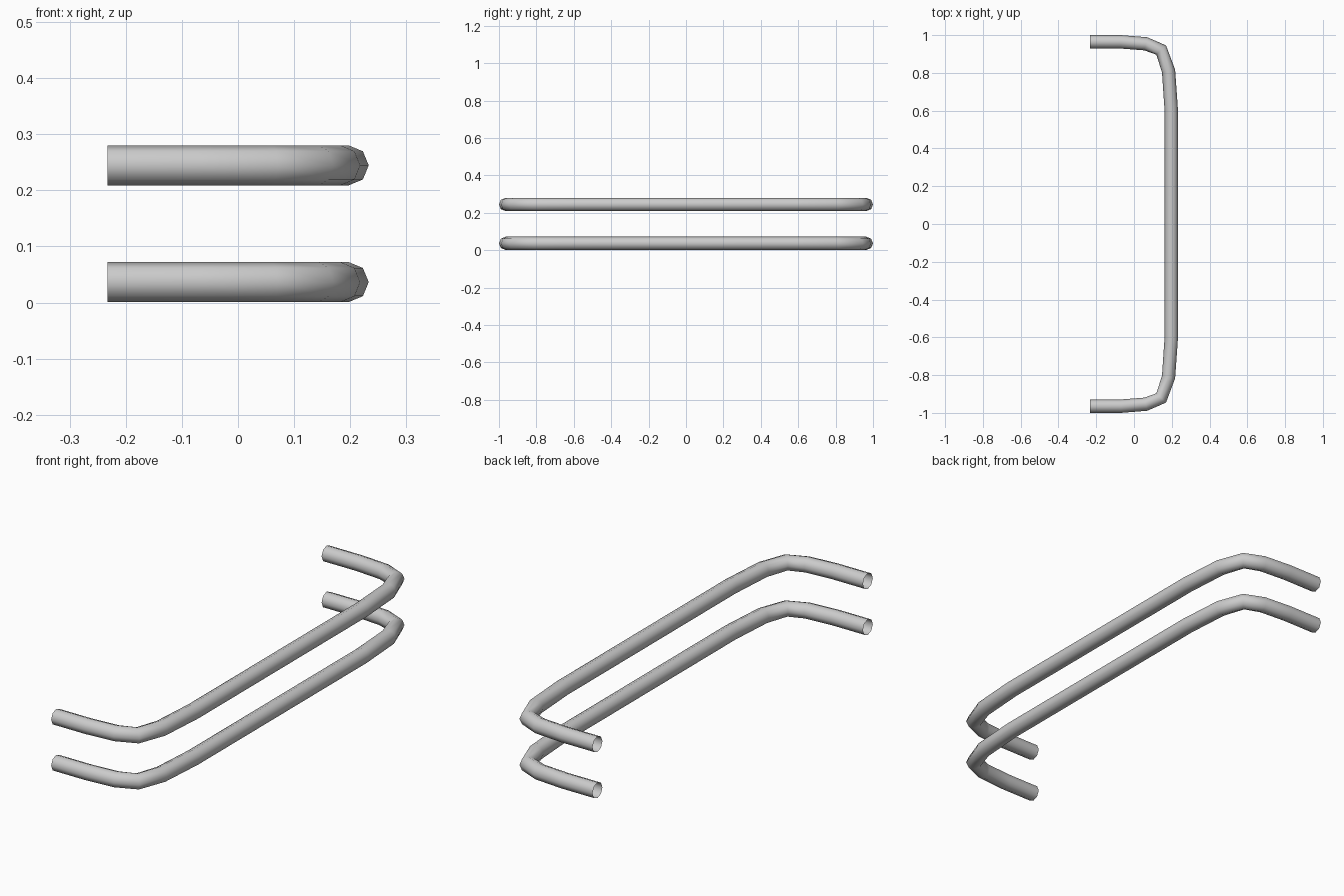
import bpy, bmesh
from math import sin, cos, pi
from mathutils import Vector

if "Cube" in bpy.data.objects:
    bpy.data.objects.remove(bpy.data.objects["Cube"])

RADIUS, SIDES = 0.0355, 8

# Half of the bar's centre line (x, y), from the open end to the straight run
half = [(-0.233, 0.9645), (-0.07, 0.9645), (0.062, 0.954),
        (0.144, 0.921), (0.183, 0.81), (0.1975, 0.6)]
path = [Vector((x, y, 0)) for x, y in half]
path += [Vector((x, -y, 0)) for x, y in reversed(half)]


def tube(name, z):
    """Sweep an open-ended round section along the path at height z."""
    bm = bmesh.new()
    rings = []
    last = len(path) - 1
    for i, p in enumerate(path):
        before = (p - path[i - 1]).normalized() if i > 0 else Vector()
        after = (path[i + 1] - p).normalized() if i < last else Vector()
        t = (before + after).normalized()
        side = Vector((-t.y, t.x, 0))
        ring = []
        for k in range(SIDES):
            a = 2 * pi * k / SIDES
            offset = side * cos(a) * RADIUS + Vector((0, 0, sin(a) * RADIUS))
            ring.append(bm.verts.new(p + offset))
        rings.append(ring)
    for r, s in zip(rings, rings[1:]):
        for k in range(SIDES):
            n = (k + 1) % SIDES
            bm.faces.new((r[k], r[n], s[n], s[k])).smooth = True
    bmesh.ops.recalc_face_normals(bm, faces=bm.faces)
    # Make sure the outside faces outward
    f = max(bm.faces, key=lambda f: f.calc_center_median().z)
    f.normal_update()
    if f.normal.z < 0:
        bmesh.ops.reverse_faces(bm, faces=bm.faces)
    mesh = bpy.data.meshes.new(name)
    bm.to_mesh(mesh)
    bm.free()
    obj = bpy.data.objects.new(name, mesh)
    obj.location.z = z
    bpy.context.collection.objects.link(obj)


# Two identical bars, one above the other
tube("lower_bar", 0.0365)
tube("upper_bar", 0.2445)
